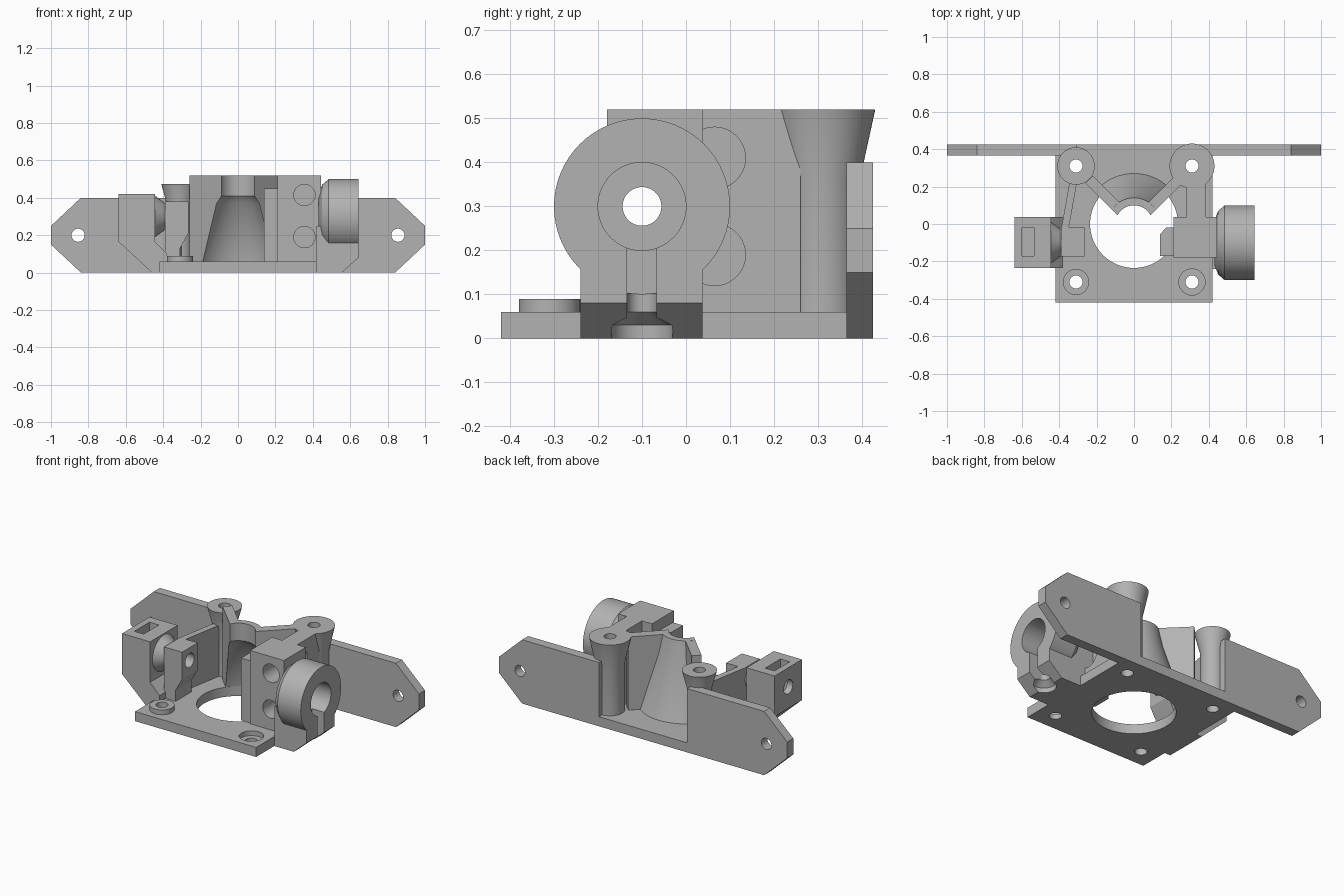
import bpy, bmesh, math

if "Cube" in bpy.data.objects:
    bpy.data.objects.remove(bpy.data.objects["Cube"])

grey = bpy.data.materials.new("plain grey")
grey.diffuse_color = (0.45, 0.45, 0.45, 1)
grey.use_nodes = True
grey.node_tree.nodes["Principled BSDF"].inputs["Base Color"].default_value = grey.diffuse_color

# (u, v) is the profile plane, w the extrusion axis
AXES = {'x': lambda u, v, w: (w, u, v),
        'y': lambda u, v, w: (u, w, v),
        'z': lambda u, v, w: (u, v, w)}


def finish(name, bm):
    bmesh.ops.remove_doubles(bm, verts=bm.verts, dist=1e-5)
    bmesh.ops.recalc_face_normals(bm, faces=bm.faces)
    me = bpy.data.meshes.new(name)
    bm.to_mesh(me)
    bm.free()
    me.materials.append(grey)
    ob = bpy.data.objects.new(name, me)
    bpy.context.collection.objects.link(ob)
    return ob


def prism(name, pts, lo, hi, axis='z'):
    bm = bmesh.new()
    f = AXES[axis]
    a = [bm.verts.new(f(u, v, lo)) for u, v in pts]
    b = [bm.verts.new(f(u, v, hi)) for u, v in pts]
    n = len(pts)
    bm.faces.new(a)
    bm.faces.new(b)
    for i in range(n):
        j = (i + 1) % n
        bm.faces.new((a[i], a[j], b[j], b[i]))
    return finish(name, bm)


def box(name, x0, x1, y0, y1, z0, z1):
    return prism(name, [(x0, y0), (x1, y0), (x1, y1), (x0, y1)], z0, z1)


def turned(name, profile, centre=(0, 0), axis='z', n=64):
    """Solid of revolution: profile of (radius, height), closed with discs."""
    bm = bmesh.new()
    f = AXES[axis]
    rings = []
    for r, w in profile:
        rings.append([bm.verts.new(f(centre[0] + r * math.cos(2 * math.pi * k / n),
                                     centre[1] + r * math.sin(2 * math.pi * k / n), w))
                      for k in range(n)])
    for a, b in zip(rings, rings[1:]):
        for i in range(n):
            j = (i + 1) % n
            bm.faces.new((a[i], a[j], b[j], b[i]))
    bm.faces.new(rings[0])
    bm.faces.new(rings[-1])
    return finish(name, bm)


def rod(name, r, lo, hi, centre, axis='z'):
    return turned(name, [(r, lo), (r, hi)], centre, axis)


cutters = []


def cutter(ob):
    ob.hide_render = True
    cutters.append(ob)
    return ob


def cut(ob, *tools):
    for t in tools:
        m = ob.modifiers.new("cut", 'BOOLEAN')
        m.operation = 'DIFFERENCE'
        m.solver = 'EXACT'
        m.object = t
    bpy.context.view_layer.objects.active = ob
    for m in list(ob.modifiers):
        bpy.ops.object.modifier_apply(modifier=m.name)
    return ob


# Shared cutters
rod_hole = cutter(rod("rod_hole_cut", 0.044, -0.8, 0.8, (-0.1, 0.3), 'x'))
bolts = {(sx, sy): cutter(rod("bolt_cut", 0.035, -0.1, 0.7, (0.31 * sx, 0.31 * sy)))
         for sx in (-1, 1) for sy in (-1, 1)}
cavity = cutter(turned("cavity_cut", [(0.237, -0.1), (0.237, 0.065), (0.136, 0.37),
                                      (0.1, 0.41), (0.1, 0.6)]))

# Base plate with centre opening, bolt holes and one recess
base = box("base_plate", -0.42, 0.42, -0.42, 0.425, 0, 0.06)
centre_hole = cutter(rod("opening_cut", 0.235, -0.1, 0.2, (0, 0)))
recess = cutter(rod("recess_cut", 0.07, 0.03, 0.2, (0.31, -0.31)))
cut(base, centre_hole, recess, *bolts.values())
cut(rod("front_standoff", 0.07, 0.05, 0.09, (-0.31, -0.31)), bolts[(-1, -1)])

# Mounting wings at the back
for s, side in ((-1, "left"), (1, "right")):
    pts = [(0.305, 0), (0.84, 0), (1, 0.15), (1, 0.25), (0.84, 0.4), (0.305, 0.4)]
    wing = prism(side + "_wing", [(s * x, z) for x, z in pts], 0.365, 0.425, 'y')
    cut(wing, cutter(rod("wing_hole_cut", 0.035, 0.2, 0.6, (s * 0.855, 0.2), 'y')))

# Flared posts
post_l = turned("left_post", [(0.07, 0.03), (0.07, 0.36), (0.1, 0.475)], (-0.31, 0.31))
post_r = turned("right_post", [(0.085, 0.03), (0.085, 0.36), (0.12, 0.52)], (0.31, 0.31))
cut(post_l, bolts[(-1, 1)])
cut(post_r, bolts[(1, 1)])

# Centre funnel shell: hollow cone kept only inside a V opening
funnel = turned("funnel_shell", [(0.275, 0.05), (0.27, 0.06), (0.165, 0.4), (0.14, 0.52)])
vee = cutter(prism("vee_cut", [(0, -0.042), (0.6, 0.558), (0.6, -0.6),
                               (-0.6, -0.6), (-0.6, 0.558)], 0, 0.7))
cut(funnel, cavity, vee)

# Diagonal ribs from funnel to posts
for s, side in ((-1, "left"), (1, "right")):
    pts = [(0.085, 0.043), (0.26, 0.218), (0.22, 0.258), (0.045, 0.083)]
    rib = prism(side + "_diagonal_rib", [(s * x, y) for x, y in pts], 0.05, 0.519)
    cut(rib, cavity)

# Right block, inner boss and wall to the post
block = box("right_block", 0.21, 0.445, -0.18, 0.037, 0.0, 0.52)
boss = prism("inner_boss", [(0.22, -0.17), (0.14, -0.17), (0.14, -0.055),
                            (0.17, -0.02), (0.22, -0.02)], 0.06, 0.45)
wall = box("right_wall", 0.28, 0.385, 0.03, 0.26, 0.05, 0.52)
screws = [cutter(rod("screw_cut", 0.057, -0.3, 0.01, (0.355, z), 'y')) for z in (0.415, 0.19)]
pockets = [cutter(rod("pocket_cut", 0.07, 0.33, 0.6, (0.065, z), 'x')) for z in (0.41, 0.19)]
under = cutter(rod("under_cut", 0.235, -0.1, 0.06, (0, 0)))
cut(block, rod_hole, under, *screws)
cut(boss, rod_hole)
cut(wall, *pockets)

# Round clamp on the right with counterbore, slot and clamp screw hole
ring = turned("clamp_ring", [(0.12, 0.43), (0.17, 0.45), (0.2, 0.485), (0.2, 0.645)],
              (-0.1, 0.3), 'x')
foot = prism("clamp_foot", [(0.42, 0), (0.555, 0), (0.645, 0.08), (0.645, 0.25), (0.42, 0.25)],
             -0.24, 0.037, 'y')
bore = cutter(rod("bore_cut", 0.1, 0.49, 0.8, (-0.1, 0.3), 'x'))
slot = cutter(box("slot_cut", 0.56, 0.8, -0.134, -0.067, -0.1, 0.3))
sink = cutter(turned("sink_cut", [(0.07, -0.1), (0.07, 0.03), (0.034, 0.06), (0.034, 0.14)],
                     (0.57, -0.1)))
cut(ring, rod_hole, bore, slot)
cut(foot, rod_hole, bore, slot, sink)

# Left arm: nut block, cone neck, end wall, gusset and thin rib
nut_block = box("nut_block", -0.64, -0.445, -0.235, 0.037, 0.165, 0.42)
nut_slot = cutter(box("nut_slot_cut", -0.6, -0.535, -0.17, -0.02, 0.22, 0.6))
cut(nut_block, rod_hole, nut_slot)
neck = turned("cone_neck", [(0.115, -0.45), (0.065, -0.38)], (-0.1, 0.3), 'x')
cut(neck, rod_hole)
end_wall = prism("arm_end_wall", [(-0.39, 0.05), (-0.31, 0.05), (-0.31, 0.13), (-0.265, 0.21),
                                  (-0.265, 0.38), (-0.39, 0.38)], -0.175, -0.02, 'y')
cut(end_wall, rod_hole)
prism("arm_gusset", [(-0.64, 0.166), (-0.46, 0), (-0.41, 0), (-0.38, 0.06), (-0.38, 0.1),
                     (-0.445, 0.166)], -0.235, 0.037, 'y')
prism("left_thin_rib", [(-0.39, -0.03), (-0.35, -0.03), (-0.3, 0.25), (-0.34, 0.25)], 0.05, 0.38)

# Remove helpers and smooth the round surfaces
for c in cutters:
    bpy.data.objects.remove(c, do_unlink=True)
for ob in bpy.context.collection.objects:
    ob.select_set(True)
    bpy.context.view_layer.objects.active = ob
bpy.ops.object.shade_smooth_by_angle(angle=math.radians(25))
